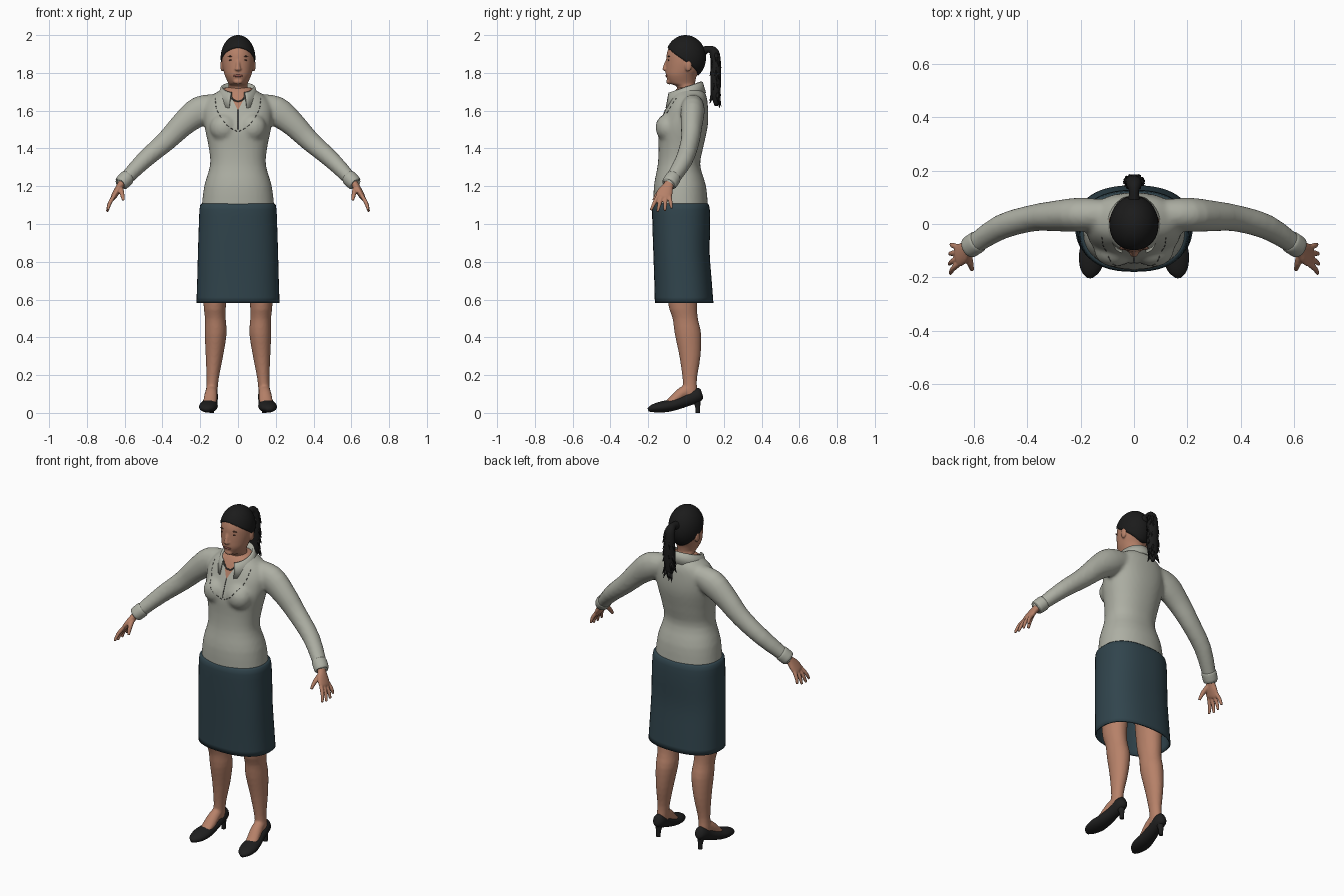
import bpy, bmesh, math, random
from math import sin, cos, pi
from mathutils import Vector, Matrix
from mathutils.bvhtree import BVHTree

random.seed(4)
cube = bpy.data.objects.get("Cube")
if cube:
    bpy.data.objects.remove(cube, do_unlink=True)
X, Y = Vector((1, 0, 0)), Vector((0, 1, 0))


def material(name, rgb):
    m = bpy.data.materials.new(name)
    m.use_nodes = True
    m.diffuse_color = (*rgb, 1)
    m.node_tree.nodes["Principled BSDF"].inputs["Base Color"].default_value = (*rgb, 1)
    return m


SKIN = material("skin", (.47, .22, .14))
SHIRT = material("shirt grey", (.42, .43, .37))
SKIRT = material("skirt teal", (.03, .058, .073))
HAIR = material("hair black", (.011, .011, .011))
SHOE = material("shoe black", (.014, .014, .014))
LIPS = material("lips", (.27, .09, .07))
BROWN = material("eye brown", (.10, .045, .03))
SEAM = material("seam dark", (.07, .07, .065))


def smooth_rows(rows, sub):
    """Catmull-Rom interpolation of section rows."""
    out = []
    for i in range(len(rows) - 1):
        a, b, c, d = (rows[max(0, min(len(rows) - 1, i + k))] for k in (-1, 0, 1, 2))
        for s in range(sub):
            t = s / sub
            out.append([q + .5 * t * (r - p + t * (2 * p - 5 * q + 4 * r - w + t * (3 * (q - r) + w - p)))
                        for p, q, r, w in zip(a, b, c, d)])
    return out + [list(rows[-1])]


def bridge(bm, rings, closed=True):
    vs = [[bm.verts.new(p) for p in ring] for ring in rings]
    n = len(vs[0])
    for a, b in zip(vs, vs[1:]):
        for i in range(n if closed else n - 1):
            j = (i + 1) % n
            bm.faces.new((a[i], a[j], b[j], b[i]))
    return vs


def loft(bm, rows, ref=Y, flat=False, sub=3, seg=24, p=2, caps=True):
    """Rows are x, y, z, radius along ref, radius across it."""
    rows = smooth_rows(rows, sub)
    pts = [Vector(r[:3]) for r in rows]
    rings = []
    for i, r in enumerate(rows):
        t = (pts[min(i + 1, len(pts) - 1)] - pts[max(i - 1, 0)]).normalized()
        u = Y if flat else (ref - t * t.dot(ref)).normalized()
        v = X if flat else t.cross(u)
        ring = []
        for k in range(seg):
            c, s = cos(2 * pi * k / seg), sin(2 * pi * k / seg)
            ring.append(pts[i] + u * max(r[3], .0005) * math.copysign(abs(c) ** (2 / p), c)
                        + v * max(r[4], .0005) * math.copysign(abs(s) ** (2 / p), s))
        rings.append(ring)
    vs = bridge(bm, rings)
    if caps:
        bm.faces.new(vs[0])
        bm.faces.new(vs[-1])


def stack(bm, rows, **kw):
    """Upright body from rows of height, half width, front y, back y."""
    loft(bm, [(0, (f + b) / 2, z, (b - f) / 2, w) for z, w, f, b in rows], flat=True, **kw)


def ball(bm, loc, size):
    m = Matrix.Translation(loc) @ Matrix.Diagonal((*size, 1))
    bmesh.ops.create_uvsphere(bm, u_segments=20, v_segments=12, radius=1, matrix=m)


def finish(name, bm, mat, mirror=False, fuse=0, thick=0):
    bmesh.ops.recalc_face_normals(bm, faces=bm.faces)
    me = bpy.data.meshes.new(name)
    bm.to_mesh(me)
    bm.free()
    ob = bpy.data.objects.new(name, me)
    bpy.context.scene.collection.objects.link(ob)
    if fuse:
        # merge overlapping forms into one skin
        rem = ob.modifiers.new("fuse", "REMESH")
        rem.mode, rem.voxel_size = "VOXEL", fuse
        sm = ob.modifiers.new("soften", "SMOOTH")
        sm.factor, sm.iterations = .5, 4
        bpy.context.view_layer.update()
        dg = bpy.context.evaluated_depsgraph_get()
        me = bpy.data.meshes.new_from_object(ob.evaluated_get(dg))
        ob.modifiers.clear()
        ob.data = me
    me.materials.clear()
    me.materials.append(mat)
    me.shade_smooth()
    if mirror:
        ob.modifiers.new("mirror", "MIRROR").use_mirror_merge = False
    if thick:
        so = ob.modifiers.new("thickness", "SOLIDIFY")
        so.thickness, so.offset = thick, -1
    return ob


# shirt: torso, bust and sleeves fused together
bm = bmesh.new()
stack(bm, [(1.08, .193, -.172, .117), (1.2, .179, -.17, .106), (1.31, .148, -.15, .075),
           (1.4, .154, -.145, .09), (1.5, .174, -.147, .112), (1.56, .182, -.128, .118),
           (1.62, .18, -.103, .116), (1.67, .15, -.08, .11), (1.705, .1, -.06, .095),
           (1.725, .06, -.04, .07)], seg=48, p=2.2)
for s in (1, -1):
    ball(bm, (s * .075, -.095, 1.51), (.075, .066, .075))
    loft(bm, [(s * .1, .035, 1.635, .055, .055), (s * .2, .035, 1.6, .064, .078),
              (s * .29, .03, 1.53, .058, .066), (s * .38, .022, 1.44, .05, .055),
              (s * .5, -.012, 1.335, .047, .046), (s * .61, -.083, 1.222, .037, .035)])
shirt = finish("shirt", bm, SHIRT, fuse=.011)

# open neckline cut cleanly into the shirt and coloured as skin
shirt.data.materials.append(SKIN)
bm = bmesh.new()
bm.from_mesh(shirt.data)
for s in (1, -1):
    bmesh.ops.bisect_plane(bm, geom=bm.verts[:] + bm.edges[:] + bm.faces[:],
                           plane_co=(0, 0, 1.6), plane_no=(s, 0, -.5))
for f in bm.faces:
    c = f.calc_center_median()
    vee = c.y < 0 and abs(c.x) < .5 * (c.z - 1.6)
    inside = c.z > 1.66 and (c.x / .08) ** 2 + (c.y / .085) ** 2 < 1
    f.material_index = int(vee or inside)
    f.smooth = True
bm.to_mesh(shirt.data)
surface = BVHTree.FromBMesh(bm)
bm.free()


def on_chest(x, z):
    hit = surface.ray_cast(Vector((x, -1, z)), Y)[0]
    return hit if hit else Vector((x, -.07, z))


def stitch(bm, path, r, step, ref=Y):
    pts = [on_chest(x, z) for x, z in smooth_rows(path, 6)]
    for i in range(0, len(pts) - 1, step):
        loft(bm, [(*q, r, r) for q in pts[i:i + 2]], ref=Vector((1, 3, .5)), sub=1, seg=6)


# yoke stitching, front placket line and necklace
bm = bmesh.new()
for s in (1, -1):
    stitch(bm, [(s * .12, 1.665), (s * .11, 1.6), (s * .06, 1.525), (0, 1.487)], .002, 2)
stitch(bm, [(0, 1.605), (0, 1.55), (0, 1.5)], .002, 1)
finish("shirt_stitching", bm, SEAM)
bm = bmesh.new()
stitch(bm, [(-.036, 1.672), (-.02, 1.655), (0, 1.65), (.02, 1.655), (.036, 1.672)], .004, 1)
finish("necklace", bm, SEAM)

# collar: stand, fold and pointed flap, open at the front
bm = bmesh.new()
rings = []
for rx, ry, back, drop in ((.07, .075, 1.68, .08), (.081, .086, 1.755, .06),
                           (.092, .095, 1.752, .06), (.116, .112, 1.695, .085)):
    ring = []
    for k in range(37):
        a = .42 + (2 * pi - .84) * k / 36
        ring.append((rx * sin(a), -.006 - ry * cos(a), back - drop * (1 + cos(a)) / 2))
    rings.append(ring)
bridge(bm, rings, closed=False)
finish("collar", bm, SHIRT, thick=.005)

# cuffs
bm = bmesh.new()
loft(bm, [(.583, -.064, 1.25, .038, .037), (.59, -.069, 1.243, .042, .041),
          (.617, -.087, 1.215, .041, .039), (.619, -.088, 1.213, .033, .031)])
finish("cuffs", bm, SHIRT, mirror=True)

# hands: palm, four fingers and thumb
bm = bmesh.new()
loft(bm, [(.6, -.077, 1.235, .027, .022), (.622, -.092, 1.205, .027, .019),
          (.64, -.108, 1.175, .04, .018), (.658, -.12, 1.145, .042, .015),
          (.663, -.124, 1.135, .03, .01)])
for k, length in enumerate((.9, 1, .96, .8)):
    y = -.15 + .021 * k
    tip = Vector((.036, -.04 + .018 * k, -.082)) * length
    base = Vector((.657, y, 1.147))
    mid = base + tip * .5 + Vector((.006, 0, 0))
    loft(bm, [(*base, .011, .011), (*mid, .0105, .0105), (*(base + tip), .007, .007)], seg=12)
loft(bm, [(.625, -.105, 1.195, .016, .015), (.615, -.145, 1.165, .013, .013),
          (.607, -.172, 1.125, .008, .008)], ref=X, seg=12)
finish("hands", bm, SKIN, mirror=True, fuse=.004)

# skirt: closed waist, open hem
bm = bmesh.new()
stack(bm, [(1.106, .17, -.15, .095), (1.1, .2, -.177, .122), (1.0, .207, -.178, .128),
           (.85, .212, -.173, .125), (.7, .216, -.168, .136), (.583, .22, -.165, .145)],
      seg=48, p=2.4, caps=False)
finish("skirt", bm, SKIRT, thick=.008)

# legs with feet
bm = bmesh.new()
loft(bm, [(.115, -.015, .75, .085, .07), (.123, -.018, .58, .077, .06), (.12, -.004, .5, .067, .055),
          (.118, .01, .42, .07, .058), (.125, .021, .3, .056, .046), (.134, .02, .18, .038, .032),
          (.139, .022, .11, .038, .031), (.14, .022, .07, .034, .028)], flat=True)
loft(bm, [(.139, .03, .125, .028, .035), (.142, -.02, .105, .033, .032),
          (.148, -.07, .065, .036, .025), (.153, -.11, .045, .03, .012)], ref=X)
finish("legs", bm, SKIN, mirror=True, fuse=.007)

# pumps with tapered heels
bm = bmesh.new()
loft(bm, [(.166, -.2, .016, .012, .01), (.164, -.175, .024, .036, .021), (.158, -.125, .032, .049, .03),
          (.152, -.07, .042, .045, .031), (.144, 0, .066, .036, .033), (.14, .05, .09, .035, .038),
          (.139, .074, .102, .026, .033), (.139, .084, .106, .012, .02)], ref=X)
loft(bm, [(.139, .052, .095, .03, .03), (.139, .058, .06, .02, .02),
          (.139, .062, .03, .013, .013), (.139, .063, 0, .012, .012)], seg=14)
finish("shoes", bm, SHOE, mirror=True)

# head: neck, skull, nose, chin and ears fused
bm = bmesh.new()
stack(bm, [(1.6, .06, -.05, .055), (1.68, .051, -.045, .052), (1.728, .05, -.05, .05),
           (1.745, .052, -.088, .048), (1.785, .069, -.106, .057), (1.82, .079, -.107, .083),
           (1.86, .085, -.105, .099), (1.9, .084, -.102, .1), (1.94, .074, -.088, .088),
           (1.975, .05, -.06, .06), (1.99, .02, -.02, .02)], seg=40)
loft(bm, [(0, -.097, 1.872, .008, .008), (0, -.107, 1.845, .01, .01), (0, -.113, 1.824, .011, .013)])
ball(bm, (0, -.111, 1.82), (.017, .014, .01))
ball(bm, (0, -.088, 1.754), (.026, .017, .015))
for s in (1, -1):
    ball(bm, (s * .084, .012, 1.838), (.01, .019, .031))
finish("head", bm, SKIN, fuse=.005)

# face details
bm = bmesh.new()
ball(bm, (0, -.1015, 1.785), (.025, .008, .007))
finish("lips", bm, LIPS)
bm = bmesh.new()
ball(bm, (.034, -.0915, 1.866), (.014, .005, .005))
ball(bm, (.036, -.0905, 1.888), (.02, .007, .003))
finish("eyes_and_brows", bm, BROWN, mirror=True)

# hair cap following the hairline
bm = bmesh.new()
rings = []
for k in range(15):
    ring = []
    for i in range(48):
        a = 2 * pi * i / 48
        low = math.acos((.075 * cos(a) - .02) / .12)
        t = low * max(k, .05) / 14
        ring.append((.092 * sin(t) * sin(a), -.002 - .108 * sin(t) * cos(a), 1.88 + .12 * cos(t)))
    rings.append(ring)
bm.faces.new(bridge(bm, rings)[0])
finish("hair_cap", bm, HAIR, thick=.012)

# ponytail with ragged locks
bm = bmesh.new()
loft(bm, [(0, .09, 1.915, .025, .025), (0, .12, 1.925, .018, .018), (0, .148, 1.91, .028, .026),
          (0, .158, 1.85, .033, .027), (0, .157, 1.76, .035, .028), (0, .157, 1.68, .028, .024),
          (0, .16, 1.625, .008, .008)], ref=X)
for k in range(34):
    a, z = random.uniform(0, 2 * pi), 1.9 - .24 * k / 33
    out = Vector((.026 * sin(a), .02 * cos(a), 0))
    root = Vector((0, .157, z)) + out * .8
    tip = root + out * .8 + Vector((0, 0, -.045))
    loft(bm, [(*root, .012, .012), (*tip, .001, .001)], ref=X, sub=1, seg=6)
finish("ponytail", bm, HAIR)
